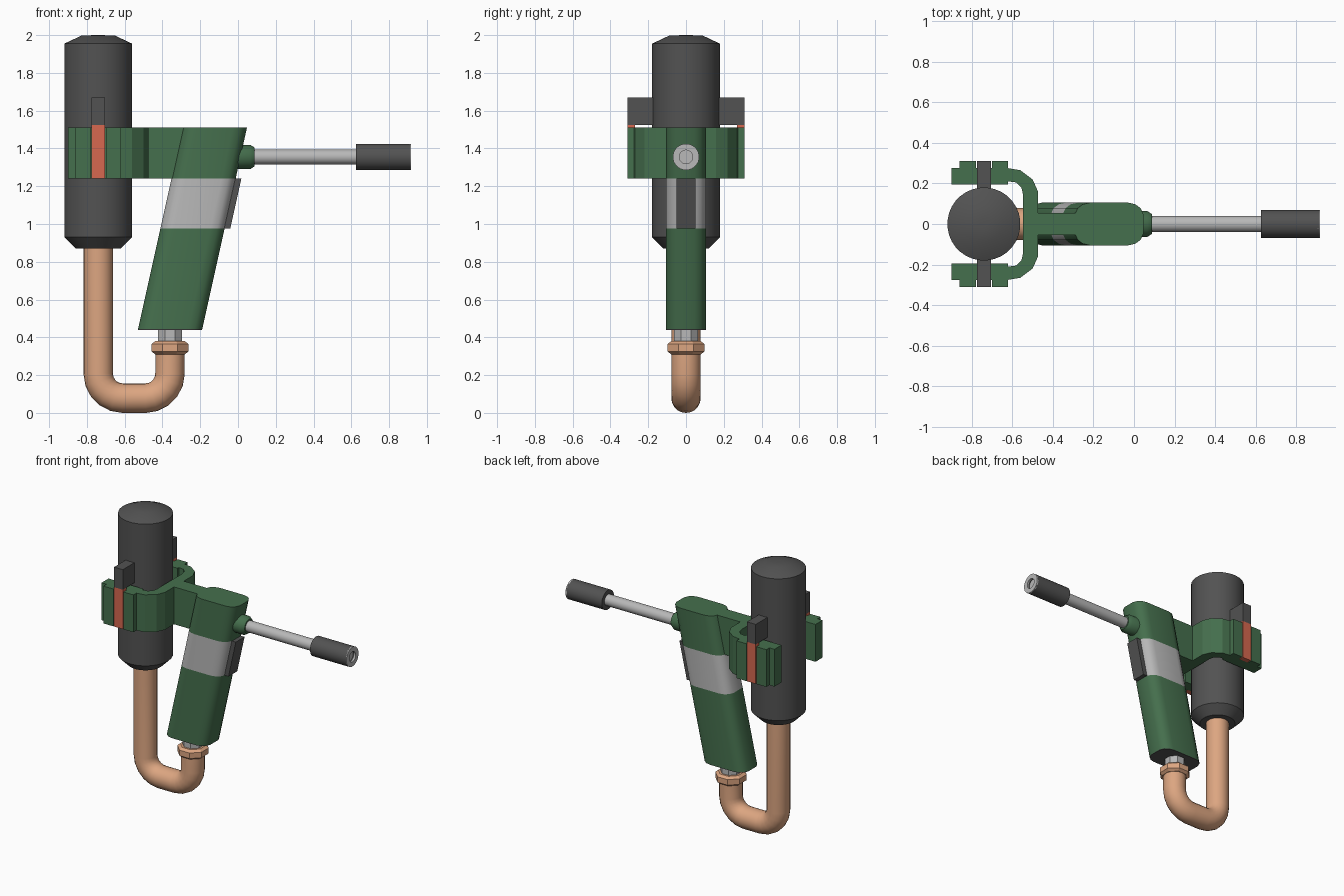
import bpy, bmesh, math
from mathutils import Matrix, Vector

if "Cube" in bpy.data.objects:
    bpy.data.objects.remove(bpy.data.objects["Cube"])


def mat(name, r, g, b):
    m = bpy.data.materials.new(name)
    m.diffuse_color = (r, g, b, 1)
    m.use_nodes = True
    m.node_tree.nodes["Principled BSDF"].inputs["Base Color"].default_value = m.diffuse_color
    return m


GREEN = mat("green_paint", 0.06, 0.16, 0.075)
DARK = mat("dark_metal", 0.085, 0.085, 0.085)
COPPER = mat("copper", 0.72, 0.38, 0.22)
STEEL = mat("light_steel", 0.48, 0.48, 0.48)
ORANGE = mat("orange_paint", 0.68, 0.14, 0.08)


def loft(name, rings, material, smooth=False, closed=False):
    """Skin a list of equal-length point rings, capping the ends unless closed."""
    bm = bmesh.new()
    vs = [[bm.verts.new(p) for p in ring] for ring in rings]
    n = len(vs[0])
    pairs = list(zip(vs, vs[1:]))
    if closed:
        pairs.append((vs[-1], vs[0]))
    else:
        bm.faces.new(vs[0][::-1])
        bm.faces.new(vs[-1])
    for a, b in pairs:
        for i in range(n):
            j = (i + 1) % n
            bm.faces.new((a[i], a[j], b[j], b[i]))
    bmesh.ops.recalc_face_normals(bm, faces=bm.faces[:])
    me = bpy.data.meshes.new(name)
    bm.to_mesh(me)
    bm.free()
    ob = bpy.data.objects.new(name, me)
    bpy.context.collection.objects.link(ob)
    me.materials.append(material)
    if smooth:
        bpy.ops.object.select_all(action='DESELECT')
        ob.select_set(True)
        bpy.context.view_layer.objects.active = ob
        bpy.ops.object.shade_smooth_by_angle(angle=math.radians(35))
    return ob


def turned(name, profile, material, at, segs=32, along_x=False, smooth=True, closed=False):
    """Revolve (radius, height) points around z, or around x."""
    m = Matrix.Translation(at)
    if along_x:
        m = m @ Matrix.Rotation(math.pi / 2, 4, 'Y')
    angles = [2 * math.pi * (i + 0.5) / segs for i in range(segs)]
    rings = [[m @ Vector((r * math.cos(a), r * math.sin(a), h)) for a in angles] for r, h in profile]
    return loft(name, rings, material, smooth, closed)


def box(name, x0, x1, y0, y1, z0, z1, material):
    base = [(x0, y0), (x1, y0), (x1, y1), (x0, y1)]
    return loft(name, [[(x, y, z) for x, y in base] for z in (z0, z1)], material)


# Tank
TX = -0.74
turned("tank", [(0.12, 0.87), (0.18, 0.93), (0.18, 1.955), (0.09, 1.997), (0.02, 2.0)],
       DARK, (TX, 0, 0))

# Bent copper pipe
HX, R, PR = -0.36, 0.13, 0.078
path = [(TX, 0.9)]
for i in range(6):
    a = math.pi + i * math.pi / 10
    path.append((TX + R + R * math.cos(a), PR + R + R * math.sin(a)))
for i in range(6):
    a = 1.5 * math.pi + i * math.pi / 10
    path.append((HX - R + R * math.cos(a), PR + R + R * math.sin(a)))
path.append((HX, 0.33))
rings = []
for i, (x, z) in enumerate(path):
    p, q = Vector(path[max(i - 1, 0)]), Vector(path[min(i + 1, len(path) - 1)])
    t = (q - p).normalized()
    rings.append([(x - t.y * PR * math.cos(b), PR * math.sin(b), z + t.x * PR * math.cos(b))
                  for b in [2 * math.pi * k / 20 for k in range(20)]])
loft("copper_pipe", rings, COPPER, smooth=True)

# Nut and fitting under the handle
turned("pipe_nut", [(0.085, 0.31), (0.105, 0.325), (0.105, 0.365), (0.085, 0.38)],
       COPPER, (HX, 0, 0), 8, smooth=False)
turned("handle_fitting", [(0.07, 0.37), (0.07, 0.46)], STEEL, (HX, 0, 0), 8, smooth=False)

# Slanted handle in stacked sections
quarter = [(0.17, 0.045), (0.155, 0.078), (0.13, 0.097), (0.095, 0.105)]
outline = (quarter + [(-x, y) for x, y in quarter[::-1]]
           + [(-x, -y) for x, y in quarter] + [(x, -y) for x, y in quarter[::-1]])


def lean(z):
    return HX + (z - 0.44) * 0.222


for name, z0, z1, m in [("handle_base_plate", 0.44, 0.443, DARK), ("handle_grip", 0.443, 0.975, GREEN),
                        ("handle_band", 0.975, 1.24, STEEL), ("handle_head", 1.24, 1.51, GREEN)]:
    loft(name, [[(x + lean(z), y, z) for x, y in outline] for z in (z0, z1)], m, smooth=True)

# Trigger
loft("trigger", [[(lean(z) + x, y, z) for x, y in [(0.15, -0.05), (0.2, -0.05), (0.2, 0.05), (0.15, 0.05)]]
                 for z in (0.975, 1.24)], DARK)

# Yoke holding the tank, with its neck into the handle
half = [(-0.20, 0.055), (-0.473, 0.055), (-0.473, 0.16), (-0.50, 0.22), (-0.56, 0.265), (-0.62, 0.275),
        (-0.62, 0.31), (-0.70, 0.31), (-0.70, 0.275), (-0.78, 0.275), (-0.78, 0.31), (-0.86, 0.31),
        (-0.86, 0.275), (-0.90, 0.275), (-0.90, 0.195), (-0.62, 0.195), (-0.62, 0.21),
        (-0.58, 0.205), (-0.555, 0.18), (-0.547, 0.145)]
yoke = half + [(x, -y) for x, y in half[::-1]]
loft("yoke", [[(x, y, z) for x, y in yoke] for z in (1.24, 1.51)], GREEN)

# Latches on both yoke arms
for side, s in (("front", -1), ("back", 1)):
    box(side + "_latch_plate", -0.775, -0.705, *sorted((s * 0.27, s * 0.31)), 1.24, 1.525, ORANGE)
    box(side + "_latch_block", -0.775, -0.705, *sorted((s * 0.17, s * 0.31)), 1.525, 1.67, DARK)

# Side lever: collar, rod, hollow grip and end ring
LEVER = (0, 0, 1.355)
turned("lever_collar", [(0.065, -0.04), (0.065, 0.065), (0.05, 0.088)], GREEN, LEVER, 20, True)
turned("lever_rod", [(0.04, 0.05), (0.04, 0.895)], STEEL, LEVER, 20, True)
turned("lever_grip", [(0.038, 0.625), (0.07, 0.625), (0.07, 0.911), (0.038, 0.911)],
       DARK, LEVER, 24, True, closed=True)
turned("lever_end_ring", [(0.036, 0.905), (0.07, 0.905), (0.07, 0.916), (0.036, 0.916)],
       STEEL, LEVER, 24, True, closed=True)
